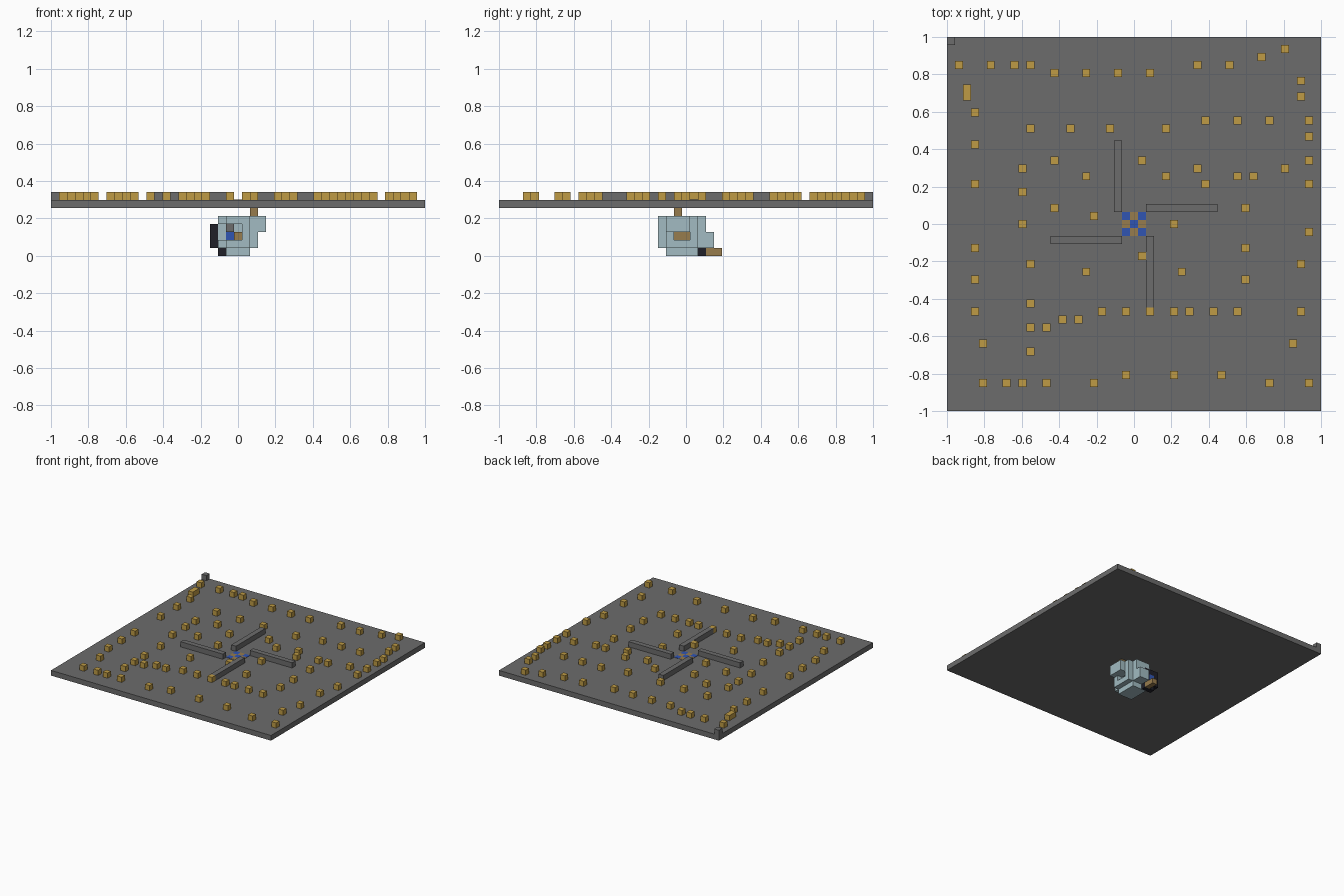
import bpy
from mathutils import Vector

cube = bpy.data.objects.get("Cube")
if cube:
    bpy.data.objects.remove(cube, do_unlink=True)

CELL = 2 / 47          # the model is made of equal cubic cells
DECK, TOP = 6, 7       # cell layers of the deck and of what stands on it


def material(name, r, g, b):
    m = bpy.data.materials.new(name)
    m.use_nodes = True
    m.diffuse_color = (r, g, b, 1)
    m.node_tree.nodes["Principled BSDF"].inputs["Base Color"].default_value = (r, g, b, 1)
    return m


grey = material("stone grey", 0.15, 0.15, 0.15)
gold = material("gold", 0.52, 0.33, 0.06)
blue = material("strong blue", 0.03, 0.09, 0.45)
pale = material("pale glass blue", 0.36, 0.5, 0.54)
black = material("near black", 0.014, 0.014, 0.021)
tan = material("wood tan", 0.31, 0.2, 0.075)


def add_mesh(name, verts, faces, mat):
    mesh = bpy.data.meshes.new(name)
    mesh.from_pydata(verts, [], faces)
    mesh.materials.append(mat)
    obj = bpy.data.objects.new(name, mesh)
    bpy.context.collection.objects.link(obj)
    return obj


def block(name, xs, ys, zs, mat):
    """Plain box between the given limits."""
    verts = [(x, y, z) for x in xs for y in ys for z in zs]
    faces = [(0, 1, 3, 2), (4, 6, 7, 5), (0, 4, 5, 1),
             (2, 3, 7, 6), (0, 2, 6, 4), (1, 5, 7, 3)]
    return add_mesh(name, verts, faces, mat)


def cells(x0, x1, y0, y1, z0, z1):
    """All cells of an inclusive range."""
    return {(x, y, z) for x in range(x0, x1 + 1)
            for y in range(y0, y1 + 1) for z in range(z0, z1 + 1)}


def voxels(name, filled, mat):
    """Join cells into one object, keeping only the outer faces."""
    verts, faces = [], []
    for c in sorted(filled):
        centre = (Vector(c) + Vector((0, 0, 0.5))) * CELL
        for axis in range(3):
            for sign in (-1, 1):
                n = Vector((0, 0, 0))
                n[axis] = sign
                if tuple(int(a + b) for a, b in zip(c, n)) in filled:
                    continue
                u = Vector((0, 0, 0))
                u[(axis + 1) % 3] = 1
                v = n.cross(u)
                start = len(verts)
                for a, b in ((-1, -1), (1, -1), (1, 1), (-1, 1)):
                    verts.append(centre + (n + a * u + b * v) * CELL / 2)
                faces.append(tuple(range(start, start + 4)))
    return add_mesh(name, verts, faces, mat)


# Deck with its corner block
block("deck", (-1, 1), (-1, 1), (DECK * CELL, TOP * CELL), grey)
voxels("corner_block", {(-23, 23, TOP)}, grey)

# Four bars turning around the centre
for name, limits in (("back_bar", (-2, -2, 2, 10)), ("left_bar", (2, 10, 2, 2)),
                     ("front_bar", (2, 2, -10, -2)), ("right_bar", (-10, -2, -2, -2))):
    voxels(name, cells(*limits, TOP, TOP), grey)

# Chequered inlay in the middle of the deck
for x in (-1, 0, 1):
    for y in (-1, 0, 1):
        mat = tan if (x + y) % 2 else blue
        block("inlay_tile", ((x - .5) * CELL, (x + .5) * CELL),
              ((y - .5) * CELL, (y + .5) * CELL),
              (TOP * CELL, TOP * CELL + 0.002), mat)

# Small gold blocks: the columns filled in each row
outer_rows = {
    22: [19], 21: [16], 20: [-22, -18, -15, -13, 8, 12],
    19: [-10, -6, -2, 2], 18: [21], 17: [-21], 16: [-21, 21], 14: [-20],
    13: [22], 11: [22], 10: [-20], 8: [22], 5: [-20, 22], -1: [22],
    -3: [-20], -5: [21], -7: [-20], -11: [-20, 21], -15: [-19, 20],
    -19: [-1, 5, 11], -20: [-19, -16, -14, -11, -5, 17, 22],
}
inner_rows = {
    13: [9, 13, 17], 12: [-13, -8, -3, 4], 8: [-10, 1], 7: [-14, 8, 19],
    6: [-6, 4, 13, 15], 5: [9], 4: [-14], 2: [-10, 14], 1: [-5],
    0: [-14, 5], -3: [14], -4: [1], -5: [-13], -6: [-6, 6], -7: [14],
    -10: [-13], -11: [-4, -1, 2, 5, 7, 10, 13], -12: [-9, -7],
    -13: [-13, -11], -16: [-13],
}
for name, rows in (("outer_gold_blocks", outer_rows), ("inner_gold_blocks", inner_rows)):
    voxels(name, {(x, y, TOP) for y, row in rows.items() for x in row}, gold)

# Hollow rounded cabin under the deck, with openings
shell = cells(-2, 2, -3, 2, 0, 4) - cells(-1, 1, -2, 1, 1, 3)
shell = {(x, y, z) for x, y, z in shell
         if not (abs(x) == 2 and y in (-3, 2))
         and not (z == 0 and (abs(x) == 2 or y in (-3, 2)))}
shell -= cells(-1, 0, -3, -3, 2, 3)      # front window
shell -= cells(2, 2, -1, 0, 2, 2)        # left window
shell -= cells(-2, -2, -3, 0, 2, 3)      # open right side
shell -= cells(-2, -1, 2, 2, 0, 3)       # room for the back frame
shell |= cells(3, 3, -2, 0, 3, 4) | cells(0, 1, 3, 3, 1, 2)
shell |= cells(-1, 1, -2, 1, 0, 0)
voxels("cabin_shell", shell, pale)

# Dark frame and blue panel at the back right corner
panel = cells(-2, -2, 2, 2, 1, 2)
frame = (cells(-2, -1, 2, 2, 0, 3) | cells(-3, -3, 1, 2, 1, 3)) - panel
voxels("dark_frame", frame, black)
voxels("blue_panel", panel | cells(-2, -2, 1, 1, 2, 3) | {(-1, 1, 2)}, blue)

# Wooden stem, step and seat
voxels("stem", {(2, -1, 5)}, tan)
voxels("back_step", cells(-1, -1, 3, 4, 0, 0), tan)
voxels("seat", cells(0, 0, -1, 0, 2, 2), tan)
voxels("grey_core", {(-1, -1, 3)}, grey)
